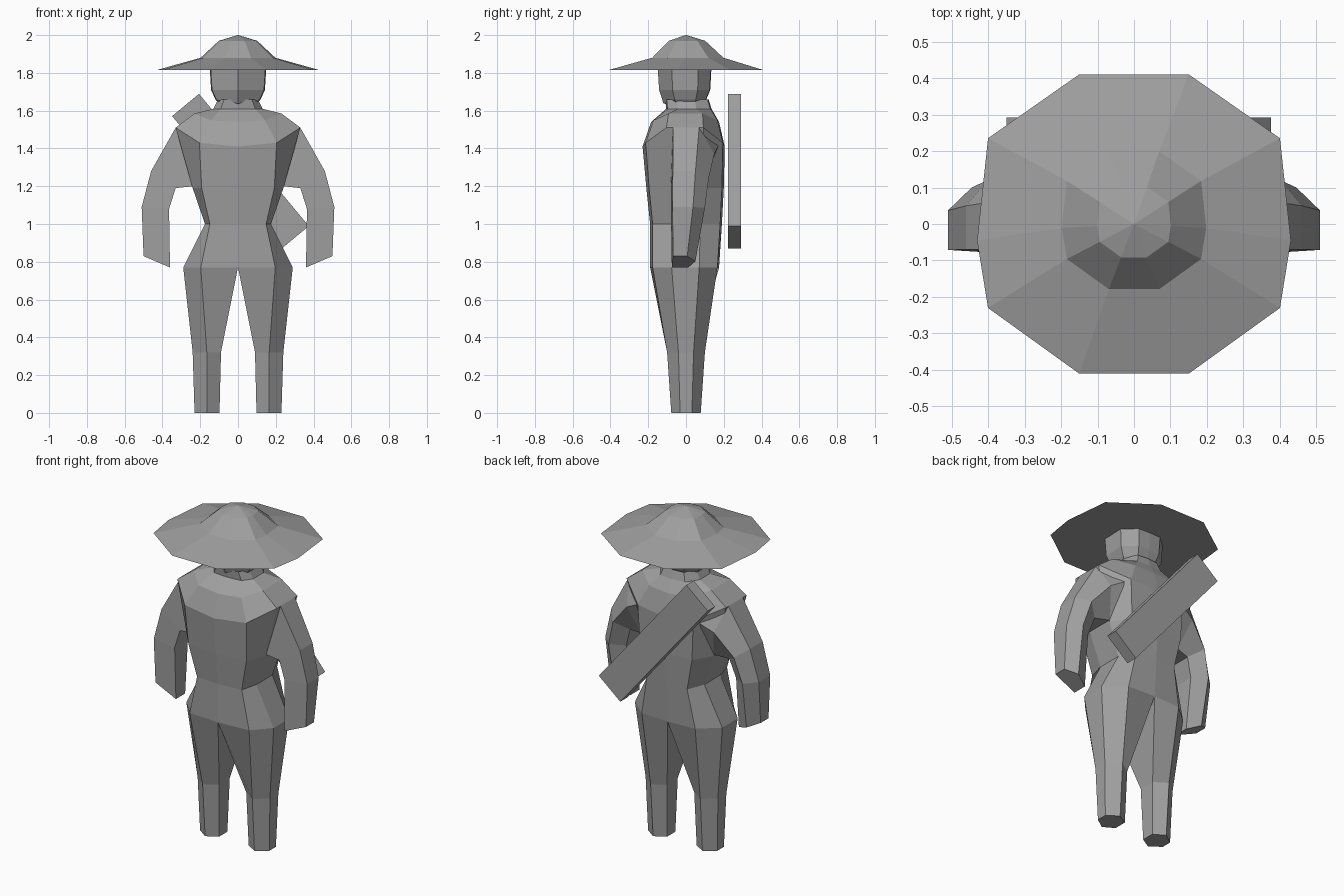
import bpy
import bmesh
import math
from mathutils import Vector

default_cube = bpy.data.objects.get("Cube")
if default_cube:
    bpy.data.objects.remove(default_cube, do_unlink=True)

# One plain material for the whole figure
grey = bpy.data.materials.new("plain grey")
grey.use_nodes = True
colour = (0.35, 0.35, 0.35, 1.0)
grey.diffuse_color = colour
grey.node_tree.nodes["Principled BSDF"].inputs["Base Color"].default_value = colour


def finish(name, bm, mirror=True):
    """Turn a bmesh into a flat shaded object, mirrored across x if asked."""
    bmesh.ops.recalc_face_normals(bm, faces=bm.faces)
    mesh = bpy.data.meshes.new(name)
    bm.to_mesh(mesh)
    bm.free()
    mesh.materials.append(grey)
    obj = bpy.data.objects.new(name, mesh)
    bpy.context.collection.objects.link(obj)
    if mirror:
        modifier = obj.modifiers.new("mirror", 'MIRROR')
        modifier.use_clip = True
        modifier.merge_threshold = 0.001
    return obj


def loft(name, rings, closed=False, cap_start=False, cap_end=False, mirror=True):
    """Skin a list of equally long point rings."""
    bm = bmesh.new()
    rows = [[bm.verts.new(point) for point in ring] for ring in rings]
    count = len(rows[0])
    for low, high in zip(rows, rows[1:]):
        for i in range(count if closed else count - 1):
            j = (i + 1) % count
            bm.faces.new((low[i], low[j], high[j], high[i]))
    if cap_start:
        bm.faces.new(rows[0])
    if cap_end:
        bm.faces.new(rows[-1])
    return finish(name, bm, mirror)


def body_ring(z, width, front, back, corner=0.7, side_lift=0.0, depth=0.4):
    """Half cross-section from the front centre round to the back centre."""
    return [
        Vector((0, front, z)),
        Vector((width * corner, front * 0.93, z + side_lift * 0.2)),
        Vector((width, front * depth, z + side_lift)),
        Vector((width, back * depth, z + side_lift)),
        Vector((width * corner * 0.9, back * 0.95, z + side_lift * 0.2)),
        Vector((0, back, z)),
    ]


# Torso, from hips to neck
hips = body_ring(0.77, 0.29, -0.19, 0.175, 0.68)
loft("torso", [
    hips,
    body_ring(1.0, 0.175, -0.19, 0.19, 0.85),
    body_ring(1.19, 0.24, -0.21, 0.2, 0.8),
    body_ring(1.41, 0.33, -0.23, 0.205, 0.62, 0.1, 0.45),
    body_ring(1.54, 0.23, -0.185, 0.175, 0.62, 0.045, 0.5),
    body_ring(1.61, 0.13, -0.105, 0.135),
    body_ring(1.66, 0.105, -0.11, 0.12),
])


# Legs share the hip section, then taper to the feet
def leg_ring(z, inner, outer, depth):
    middle = (inner + outer) / 2
    outline = [(inner, -0.5), (middle, -1), (outer, -0.4),
               (outer, 0.4), (middle, 1), (inner, 0.5)]
    return [Vector((x, y * depth, z)) for x, y in outline]


loft("legs", [
    hips,
    leg_ring(0.32, 0.09, 0.24, 0.1),
    leg_ring(0, 0.098, 0.23, 0.078),
], closed=True, cap_end=True)


# Arms, bent slightly outward
def arm_ring(outer, inner, front, back):
    outer = Vector((outer[0], 0, outer[1]))
    inner = Vector((inner[0], 0, inner[1]))
    ring = []
    for across, along in ((0, 0.05), (0, 0.65), (0.45, 1), (1, 0.7), (1, 0)):
        point = outer.lerp(inner, across)
        point.y = front + (back - front) * along
        ring.append(point)
    return ring


loft("arms", [
    arm_ring((0.22, 1.57), (0.2, 1.22), -0.06, 0.17),
    arm_ring((0.33, 1.51), (0.24, 1.2), -0.08, 0.15),
    arm_ring((0.46, 1.28), (0.33, 1.19), -0.08, 0.12),
    arm_ring((0.51, 1.09), (0.365, 1.08), -0.08, 0.1),
    arm_ring((0.5, 0.83), (0.36, 0.77), -0.075, 0.05),
], closed=True, cap_start=True, cap_end=True)


# Head, with a ridge down the middle of the face
def head_ring(z, size, chin_drop=0.0):
    outline = [(0, -0.15), (0.145, -0.075), (0.15, 0.065), (0.075, 0.132), (0, 0.135)]
    return [Vector((x * size, y * size, z - (chin_drop if x == 0 and y < 0 else 0)))
            for x, y in outline]


loft("head", [
    head_ring(1.64, 0.7, 0.005),
    head_ring(1.66, 0.8, 0.02),
    head_ring(1.71, 0.95),
    head_ring(1.83, 1),
], cap_start=True)


# Wide ten-sided hat with a rounded crown and a flat underside
def hat_ring(z, size, shift=0.0):
    outline = [(0, -0.41), (0.15, -0.41), (0.4, -0.23), (0.43, -0.045),
               (0.4, 0.235), (0.15, 0.41), (0, 0.41)]
    return [Vector((x * size, y * size + shift, z)) for x, y in outline]


loft("hat", [
    hat_ring(1.815, 1),
    hat_ring(1.88, 0.46, 0.01),
    hat_ring(1.97, 0.235, 0.005),
    hat_ring(2.0, 0.005),
], cap_start=True, cap_end=True)

# Long flat case slung diagonally across the back
bm = bmesh.new()
bmesh.ops.create_cube(bm, size=1)
bmesh.ops.scale(bm, vec=(0.91, 0.07, 0.185), verts=bm.verts)
case = finish("back_case", bm, mirror=False)
case.location = (0.013, 0.257, 1.28)
case.rotation_euler.y = math.radians(50.3)
